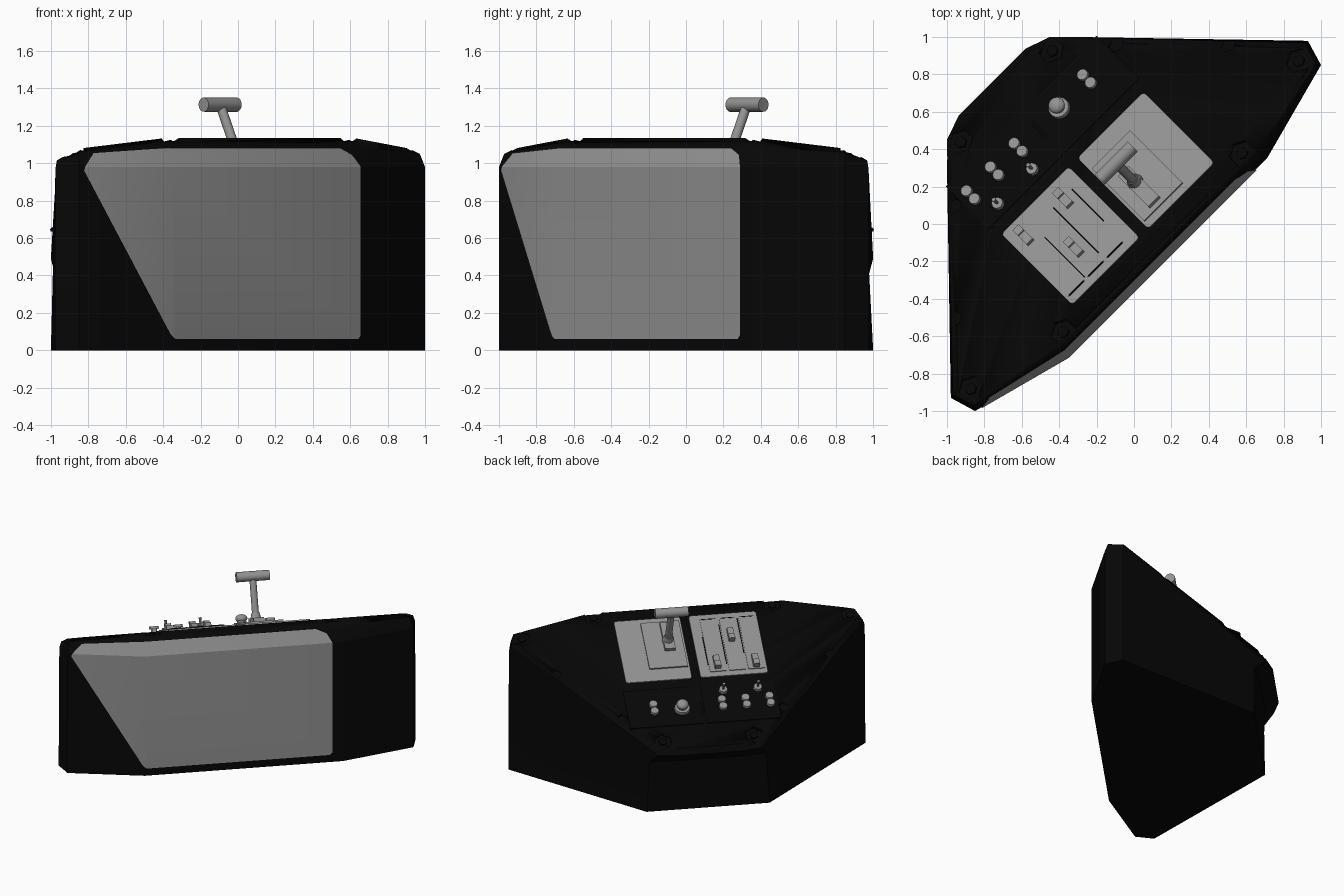
import bpy, bmesh, math
from mathutils import Matrix, Vector

if "Cube" in bpy.data.objects:
    bpy.data.objects.remove(bpy.data.objects["Cube"])

R = math.sqrt(0.5)
SLOPE = 0.485
Z0 = 1.135 - SLOPE * 0.165           # deck height at v = 0
TH = math.atan(SLOPE)


def material(name, c):
    m = bpy.data.materials.new(name)
    m.diffuse_color = (c, c, c, 1)
    m.use_nodes = True
    m.node_tree.nodes["Principled BSDF"].inputs["Base Color"].default_value = m.diffuse_color
    return m


BLACK = material("black", 0.002)
GREY = material("grey", 0.29)


# u runs along the desk, v towards the long front wall
def world(u, v, z):
    return Vector(((u + v) * R, (u - v) * R, z))


# deck frame: u, distance down the slope, height off the deck
U = Vector((R, R, 0))
W = Vector((-R * math.cos(TH), R * math.cos(TH), -math.sin(TH)))
N = U.cross(W)
DECK = Matrix((U, W, N)).transposed().to_4x4()
DECK.translation = (0, 0, Z0)


def deck(u, v, h=0):
    return DECK @ Matrix.Translation((u, -v / math.cos(TH), h))


def finish(bm, name, mat, angle=30, recalc=True):
    if recalc:
        bmesh.ops.recalc_face_normals(bm, faces=bm.faces)
    me = bpy.data.meshes.new(name)
    bm.to_mesh(me)
    bm.free()
    ob = bpy.data.objects.new(name, me)
    bpy.context.collection.objects.link(ob)
    me.materials.append(mat)
    bpy.ops.object.select_all(action='DESELECT')
    ob.select_set(True)
    bpy.context.view_layer.objects.active = ob
    bpy.ops.object.shade_smooth_by_angle(angle=math.radians(angle))
    return ob


def add_box(bm, u0, u1, v0, v1, h0, h1, bevel=0):
    m = deck((u0 + u1) / 2, (v0 + v1) / 2, (h0 + h1) / 2)
    size = (u1 - u0, (v1 - v0) / math.cos(TH), h1 - h0)
    vs = bmesh.ops.create_cube(bm, size=1, matrix=m @ Matrix.Diagonal((*size, 1)))['verts']
    if bevel:                         # round only the corners seen from above
        es = {e for v in vs for e in v.link_edges
              if abs((e.verts[0].co - e.verts[1].co).normalized().dot(N)) > 0.9}
        bmesh.ops.bevel(bm, geom=list(es), offset=bevel, segments=3,
                        profile=0.5, affect='EDGES')


def box(name, mat, *dims, bevel=0):
    bm = bmesh.new()
    add_box(bm, *dims, bevel=bevel)
    return finish(bm, name, mat)


def add_cone(bm, u, v, h0, h1, r0, r1, n=16):
    bmesh.ops.create_cone(bm, cap_ends=True, segments=n, radius1=r0, radius2=r1,
                          depth=h1 - h0, matrix=deck(u, v, (h0 + h1) / 2))


# --- desk body: rings of a half outline, mirrored in u ---
def on_deck(u, v):
    return (u, v, Z0 + SLOPE * v)


RINGS = [
    [(.75, .255, 0), (1.308, .106, 0), (1.35, -.035, 0), (.465, -.95, 0), (.255, -.95, 0)],
    [(.75, .255, .98), (1.308, .106, .98), (1.345, -.035, .97), (.44, -.945, .41), (.255, -.97, .41)],
    [(.735, .21, 1.08), (1.29, .085, 1.05), (1.33, -.04, 1.015), (.39, -1.025, .49), (.255, -1.072, .50)],
    [on_deck(.71, .165), on_deck(1.24, .05), on_deck(1.28, -.05), on_deck(.38, -1.0), on_deck(.25, -1.045)],
]
bm = bmesh.new()
loops = []
for ring in RINGS:
    full = ring + [(-u, v, z) for u, v, z in reversed(ring)]
    loops.append([bm.verts.new(world(*p)) for p in full])
for a, b in zip(loops, loops[1:]):
    for i in range(len(a)):
        j = (i + 1) % len(a)
        bm.faces.new((a[i], a[j], b[j], b[i]))
bm.faces.new(loops[0])
bm.faces.new(loops[-1])
body = finish(bm, "desk_body", BLACK, 20)

# --- recessed bolts around the rim ---
BOLTS = [(1.24, 0, .07), (.675, .135, .07), (1.035, -.325, .042),
         (.61, -.75, .042), (.345, -.97, .07)]
cut, bolts = bmesh.new(), bmesh.new()
for u, v, r in BOLTS:
    for s in (-1, 1):
        add_cone(cut, s * u, v, -.022, .1, r, r * 1.1, 6)
        if r > .05:
            add_cone(bolts, s * u, v, -.04, -.01, r * .5, r * .45, 6)
cutter = finish(cut, "bolt_cutter", BLACK)
cutter.hide_render = True
cutter.hide_viewport = True
finish(bolts, "rim_bolts", BLACK)
mod = body.modifiers.new("recesses", 'BOOLEAN')
mod.object = cutter
mod.operation = 'DIFFERENCE'
mod.solver = 'EXACT'


# --- grey plate wrapped over the front wall, one end wall and the front chamfer ---
def end_wall(t, z):
    return (-.75 - .558 * t, .255 - .149 * t, z)


bm = bmesh.new()
P = {k: bm.verts.new(world(*p)) for k, p in {
    'low': (-.75, .255, .07), 'low2': (-.73, .255, .06), 'lowr': (.65, .255, .06),
    'lowr2': (.668, .255, .08), 'midr': (.668, .255, .98), 'midc': (-.75, .255, .98),
    'lowe': end_wall(.03, .09), 'mide': end_wall(.95, .96), 'mide2': end_wall(.94, .98),
    'tope': (-1.2, .105, 1.052), 'topc': (-.735, .21, 1.08),
    'topr': (.55, .21, 1.08), 'topr2': (.63, .226, 1.045)}.items()}
for names in ('low low2 lowr lowr2 midr midc', 'lowe low midc mide2 mide',
              'mide2 midc topc tope', 'midc midr topr2 topr topc'):
    bm.faces.new([P[n] for n in names.split()])
bm.normal_update()
for f in bm.faces:                    # every face looks outwards
    if f.normal.dot(world(0, 1, 0)) < 0:
        f.normal_flip()
bm.normal_update()
for v, n in [(v, v.normal.copy()) for v in bm.verts]:
    v.co += n * .005
finish(bm, "front_plate", GREY, 20, recalc=False)

# --- two grey control panels and black module plates behind them ---
box("lever_panel", GREY, .035, .535, -.46, .075, -.01, .01, bevel=.02)
box("switch_panel", GREY, -.54, -.03, -.46, .075, -.01, .01, bevel=.02)
box("left_module", BLACK, -.57, -.01, -.85, -.53, -.01, .006)
box("right_module", BLACK, .01, .57, -.85, -.53, -.01, .006)

# --- lever: raised plate, slot block, shaft and cross grip ---
box("lever_plate", GREY, .05, .34, -.36, .035, 0, .022)
box("lever_block", GREY, .12, .20, -.22, .01, .02, .05)
bm = bmesh.new()
add_cone(bm, .163, -.14, .03, .09, .045, .03)
add_cone(bm, .163, -.14, .05, .362, .026, .026)
finish(bm, "lever_shaft", GREY)
bm = bmesh.new()
bmesh.ops.create_cone(bm, cap_ends=True, segments=20, radius1=.038, radius2=.038, depth=.25,
                      matrix=deck(.163, -.14, .362) @ Matrix.Rotation(math.pi / 2, 4, 'Y'))
finish(bm, "lever_grip", GREY)

# --- rocker switches on raised strips, divided by dark lines ---
bm, strips = bmesh.new(), bmesh.new()
for u, v in ((-.17, -.35), (-.315, -.125), (-.46, -.36)):
    add_box(bm, u - .023, u + .023, v - .05, v + .05, .01, .045)
    add_box(bm, u - .023, u + .023, v - .05, v - .01, .04, .06)
    add_box(strips, u - .062, u + .062, -.42, .03, .005, .016)
finish(bm, "rocker_switches", GREY)
finish(strips, "switch_strips", GREY)
bm = bmesh.new()
for u, v0, v1 in ((-.103, -.36, -.12), (-.243, -.36, -.02), (-.388, -.28, .02)):
    add_box(bm, u - .003, u + .003, v0, v1, .012, .018)
for u in (-.17, -.315, -.46):
    add_box(bm, u - .055, u + .055, .028, .033, .008, .018)
finish(bm, "panel_lines", BLACK)

# --- push buttons, toggles and the large dial ---
bm = bmesh.new()
for u in (.37, -.148, -.327, -.508):
    for v in (-.74, -.68):
        add_cone(bm, u, v, 0, .03, .018, .018)
        add_cone(bm, u, v, .03, .05, .033, .03)
finish(bm, "push_buttons", GREY)
bm = bmesh.new()
for u in (-.177, -.438):
    add_cone(bm, u, -.585, 0, .03, .036, .032, 8)
    add_cone(bm, u, -.585, .03, .09, .008, .011, 10)
finish(bm, "toggle_switches", GREY)
bm = bmesh.new()
add_cone(bm, .156, -.715, 0, .03, .06, .056, 24)
add_cone(bm, .156, -.715, .03, .05, .035, .035, 24)
bmesh.ops.create_uvsphere(bm, u_segments=24, v_segments=12, radius=.045,
                          matrix=deck(.156, -.715, .06) @ Matrix.Diagonal((1, 1, .7, 1)))
finish(bm, "large_dial", GREY)
